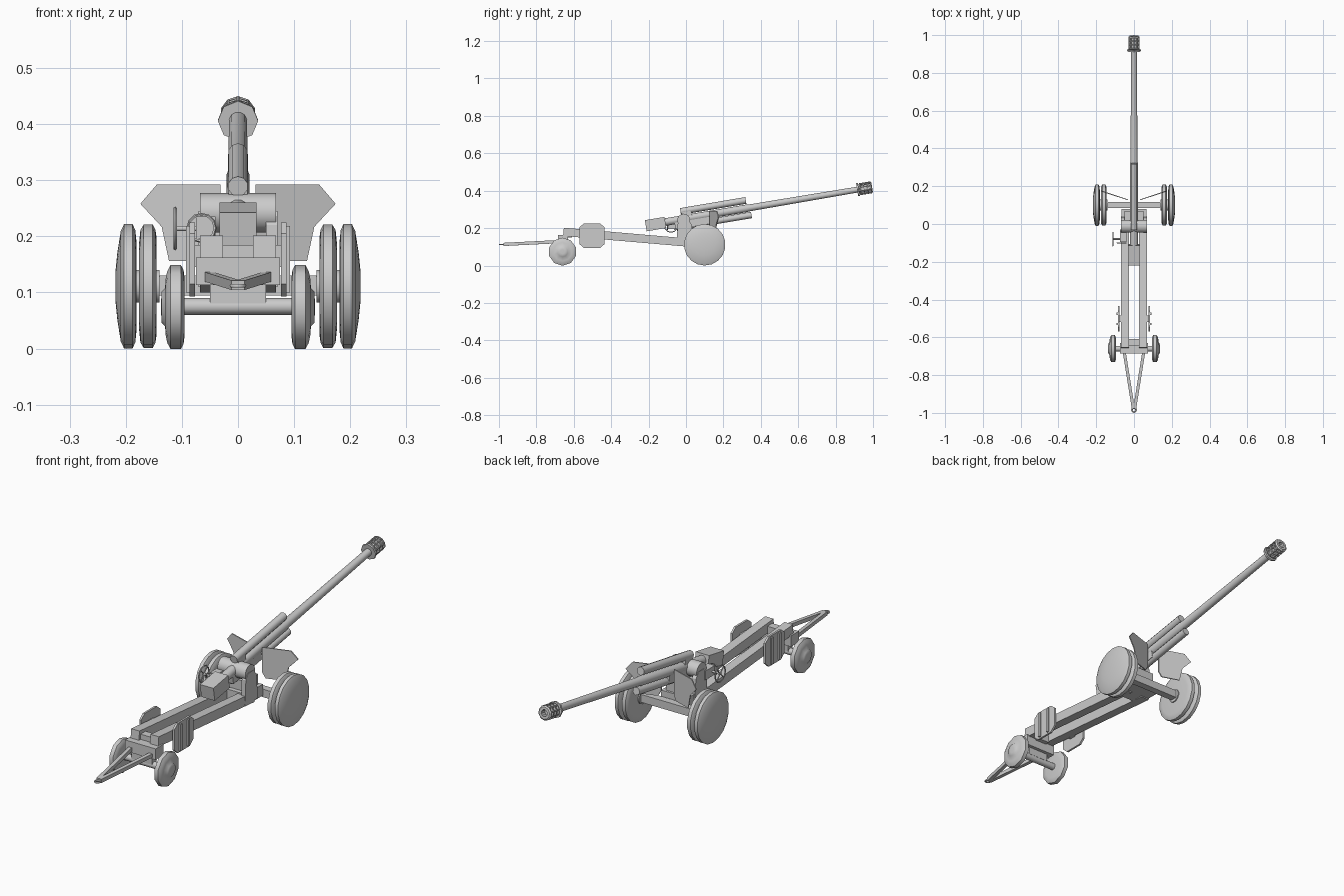
import bpy, bmesh, math
from mathutils import Vector, Matrix

if "Cube" in bpy.data.objects:
    bpy.data.objects.remove(bpy.data.objects["Cube"])

grey = bpy.data.materials.new("light_grey")
grey.diffuse_color = (0.6, 0.6, 0.6, 1)
grey.use_nodes = True
grey.node_tree.nodes["Principled BSDF"].inputs["Base Color"].default_value = grey.diffuse_color


def finish(name, bm, angle=None):
    bmesh.ops.recalc_face_normals(bm, faces=bm.faces)
    me = bpy.data.meshes.new(name)
    bm.to_mesh(me)
    bm.free()
    me.materials.append(grey)
    if angle:
        for p in me.polygons:
            p.use_smooth = True
        me.set_sharp_from_angle(angle=math.radians(angle))
    ob = bpy.data.objects.new(name, me)
    bpy.context.collection.objects.link(ob)
    return ob


def box(name, lo, hi):
    bm = bmesh.new()
    lo, hi = Vector(lo), Vector(hi)
    bmesh.ops.create_cube(bm, size=1)
    for v in bm.verts:
        v.co = Vector(v.co[i] * (hi[i] - lo[i]) + (lo[i] + hi[i]) / 2 for i in range(3))
    return finish(name, bm)


def frame(p, q):
    """Local z runs from p to q, local y stays as upright as possible."""
    z = (q - p).normalized()
    x = z.cross(Vector((0, 0, 1)))
    x = x.normalized() if x.length > 1e-4 else Vector((1, 0, 0))
    y = x.cross(z)
    return Matrix((x, y, z)).transposed().to_4x4()


def beam(name, p, q, w, h):
    p, q = Vector(p), Vector(q)
    bm = bmesh.new()
    bmesh.ops.create_cube(bm, size=1)
    bm.transform(Matrix.Translation((p + q) / 2) @ frame(p, q)
                 @ Matrix.Diagonal((w, h, (q - p).length, 1)))
    return finish(name, bm)


def lathe(name, p, q, profile, n=12, angle=50, turn=0.5):
    """Revolve (distance from p, radius) pairs around the line p to q."""
    p, q = Vector(p), Vector(q)
    bm = bmesh.new()
    rings = []
    for d, r in profile:
        rings.append([bm.verts.new((r * math.cos((k + turn) * math.tau / n),
                                    r * math.sin((k + turn) * math.tau / n), d)) for k in range(n)])
    for a, b in zip(rings, rings[1:]):
        for k in range(n):
            bm.faces.new((a[k], a[(k + 1) % n], b[(k + 1) % n], b[k]))
    bm.faces.new(rings[0])
    bm.faces.new(rings[-1])
    bm.transform(Matrix.Translation(p) @ frame(p, q))
    return finish(name, bm, angle)


def rod(name, p, q, r, n=10, angle=50):
    return lathe(name, p, q, [(0, r), ((Vector(q) - Vector(p)).length, r)], n, angle)


def plate(name, pts, offset):
    """Extrude a flat outline by the offset vector."""
    bm = bmesh.new()
    f = bm.faces.new([bm.verts.new(p) for p in pts])
    g = bmesh.ops.extrude_face_region(bm, geom=[f])
    bmesh.ops.translate(bm, vec=offset, verts=[v for v in g["geom"] if isinstance(v, bmesh.types.BMVert)])
    return finish(name, bm)


def ring(name, centre, axis, R, r, n=12, m=5):
    bm = bmesh.new()
    vs = []
    for i in range(n):
        a = i * math.tau / n
        vs.append([bm.verts.new(((R + r * math.cos(b)) * math.cos(a), (R + r * math.cos(b)) * math.sin(a),
                                 r * math.sin(b))) for b in (j * math.tau / m for j in range(m))])
    for i in range(n):
        for j in range(m):
            a, b, k = vs[i], vs[(i + 1) % n], (j + 1) % m
            bm.faces.new((a[j], b[j], b[k], a[k]))
    bm.transform(Matrix.Translation(centre) @ frame(Vector(), Vector(axis)))
    return finish(name, bm, 60)


def gun(y, off=0.0):
    """Point on the tilted gun axis, shifted off upwards."""
    return Vector((0, y, 0.251 + 0.169 * y + off))


# Barrel, breech and recoil cylinders
L = (gun(0.94) - gun(-0.12)).length
lathe("barrel", gun(-0.12), gun(0.94), [(0, 0.021), (0.45, 0.021), (0.46, 0.019), (L, 0.016)], 12)
beam("breech_block", gun(-0.215, -0.002), gun(-0.11, -0.002), 0.066, 0.06)
rod("upper_recoil_cylinder", gun(-0.03, 0.043), gun(0.32, 0.043), 0.018, 10)
rod("lower_recoil_cylinder", gun(-0.05, -0.04), gun(0.35, -0.04), 0.017, 10)
beam("cradle", gun(-0.06, -0.022), gun(0.14, -0.022), 0.034, 0.05)
beam("cylinder_bracket", gun(-0.02, 0.02), gun(0.03, 0.02), 0.034, 0.05)

# Muzzle brake with a flange and rows of recessed ports
lathe("muzzle_flange", gun(0.915), gun(0.93), [(0, 0.036), (0.009, 0.036)], 8, None, 0)
brake = lathe("muzzle_brake", gun(0.925), gun(0.995),
              [(0, 0.026), (0.006, 0.032), (0.027, 0.032), (0.048, 0.032), (0.066, 0.032),
               (0.071, 0.026), (0.071, 0.015), (0.045, 0.015)], 10, None)
bm = bmesh.new()
bm.from_mesh(brake.data)
axis = (gun(1) - gun(0)).normalized()
ports = [f for f in bm.faces if len(f.verts) == 4 and abs(f.normal.dot(axis)) < 0.1
         and (f.calc_center_median() - gun(0)).cross(axis).length > 0.025]
bmesh.ops.inset_individual(bm, faces=ports, thickness=0.004, depth=0)
bmesh.ops.inset_individual(bm, faces=ports, thickness=0.001, depth=-0.008)
bm.to_mesh(brake.data)
bm.free()

# Trunnion and carriage body
rod("trunnion", (-0.068, -0.012, 0.242), (0.068, -0.012, 0.242), 0.035, 14)
box("lower_carriage", (-0.066, -0.04, 0.105), (0.066, 0.08, 0.155))
box("carriage_deck", (-0.05, -0.02, 0.155), (0.05, 0.07, 0.2))
box("main_axle", (-0.18, 0.085, 0.095), (0.18, 0.117, 0.13))

# Elevating handwheel and traversing handwheel
ring("elevating_handwheel", (-0.112, -0.08, 0.214), (1, 0, 0), 0.036, 0.003, 12)
rod("handwheel_shaft", (-0.115, -0.08, 0.214), (-0.055, -0.08, 0.214), 0.005, 8)
for k in range(2):
    a = math.pi * (0.25 + k * 0.5)
    d = Vector((0, math.cos(a), math.sin(a))) * 0.036
    c = Vector((-0.112, -0.08, 0.214))
    rod("handwheel_spoke", c - d, c + d, 0.0025, 6)
box("gearbox", (-0.075, -0.095, 0.195), (-0.04, -0.03, 0.235))
ring("traversing_handwheel", (-0.065, -0.1, 0.215), (0, 1, 0), 0.024, 0.003, 12)

for s, side in ((-1, "left"), (1, "right")):
    # Cheeks holding the trunnion
    plate(side + "_cheek", [(s * 0.05, y, z) for y, z in
          ((-0.05, 0.11), (0.04, 0.11), (0.03, 0.22), (0.01, 0.245), (-0.03, 0.245), (-0.045, 0.22))],
          (s * 0.02, 0, 0))

    # Swept shield
    sy = lambda x: 0.115 + 0.33 * x
    plate(side + "_shield", [(s * x, sy(x), z) for x, z in
          ((0.031, 0.292), (0.145, 0.292), (0.174, 0.258), (0.136, 0.217), (0.123, 0.156),
           (0.045, 0.156), (0.031, 0.18))], (0, 0.005, 0))

    # Paired main wheels
    lathe(side + "_inner_wheel", (s * 0.145, 0.1, 0.111), (s * 0.2, 0.1, 0.111),
          [(0, 0.085), (0.002, 0.1), (0.007, 0.11), (0.023, 0.11), (0.029, 0.1), (0.031, 0.08)], 18, 40)
    lathe(side + "_outer_wheel", (s * 0.181, 0.1, 0.111), (s * 0.25, 0.1, 0.111),
          [(0, 0.08), (0.002, 0.1), (0.007, 0.111), (0.022, 0.111), (0.028, 0.098),
           (0.034, 0.06), (0.037, 0.03)], 18, 40)
    rod(side + "_wheel_hub", (s * 0.14, 0.1, 0.111), (s * 0.2, 0.1, 0.111), 0.03, 12)

    # Small limber wheels
    lathe(side + "_limber_wheel", (s * 0.095, -0.66, 0.074), (s * 0.15, -0.66, 0.074),
          [(0, 0.05), (0.002, 0.066), (0.007, 0.075), (0.025, 0.075), (0.031, 0.064),
           (0.034, 0.05), (0.035, 0.034), (0.041, 0.028), (0.042, 0.012)], 10, 45)

    # Trail leg and its folded spade with ribs
    beam(side + "_trail", (s * 0.0475, -0.655, 0.18), (s * 0.0475, 0.02, 0.122), 0.041, 0.044)
    plate(side + "_spade", [(s * 0.077, y, z) for y, z in
          ((-0.57, 0.115), (-0.545, 0.093), (-0.46, 0.093), (-0.435, 0.115),
           (-0.435, 0.205), (-0.46, 0.225), (-0.545, 0.225), (-0.57, 0.205))], (s * 0.009, 0, 0))
    for y in (-0.53, -0.475):
        box(side + "_spade_rib", (s * 0.084, y - 0.006, 0.1), (s * 0.093, y + 0.006, 0.218))
    box(side + "_spade_mount", (s * 0.065, -0.52, 0.145), (s * 0.079, -0.485, 0.185))

    # Tow bar
    beam(side + "_tow_bar", (s * 0.052, -0.675, 0.128), (s * 0.004, -0.975, 0.113), 0.016, 0.017)

# Limber: axle, cross beams and towing eye
rod("limber_axle", (-0.1, -0.66, 0.075), (0.1, -0.66, 0.075), 0.015, 10)
box("limber_body", (-0.075, -0.685, 0.113), (0.075, -0.63, 0.162))
box("axle_support", (-0.05, -0.675, 0.08), (0.05, -0.645, 0.115))
box("trail_lock", (-0.03, -0.645, 0.15), (0.03, -0.61, 0.185))
ring("towing_eye", (0, -0.985, 0.112), (0, 0, 1), 0.011, 0.004, 12, 6)
